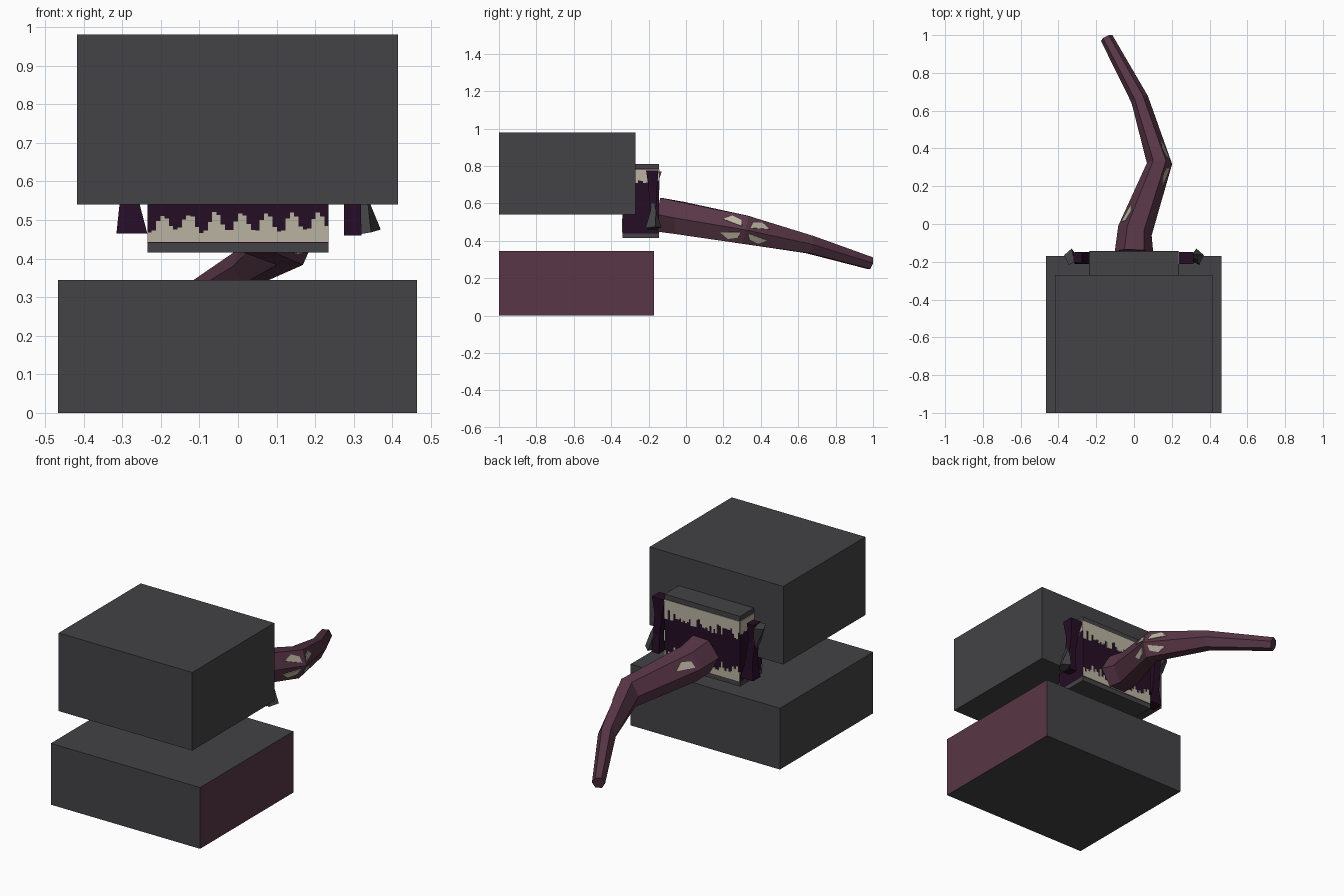
import bpy, bmesh, random
from math import sin, cos, radians, pi
from mathutils import Vector, Matrix

random.seed(4)
cube = bpy.data.objects.get("Cube")
if cube:
    bpy.data.objects.remove(cube, do_unlink=True)


def material(name, rgb):
    m = bpy.data.materials.new(name)
    m.use_nodes = True
    m.diffuse_color = (*rgb, 1)
    m.node_tree.nodes["Principled BSDF"].inputs["Base Color"].default_value = (*rgb, 1)
    return m


GREY = material("charcoal_grey", (.056, .055, .061))
PLUM = material("plum_flesh", (.098, .037, .061))
DARK = material("dark_purple", (.018, .004, .018))
CREAM = material("tooth_cream", (.49, .45, .36))


def build(name, verts, faces, mats, rule=None, thickness=0):
    me = bpy.data.meshes.new(name)
    me.from_pydata([tuple(v) for v in verts], [], faces)
    for m in mats:
        me.materials.append(m)
    bm = bmesh.new()
    bm.from_mesh(me)
    bmesh.ops.recalc_face_normals(bm, faces=bm.faces)
    if rule:
        for f in bm.faces:
            f.material_index = rule(f)
    bm.to_mesh(me)
    bm.free()
    ob = bpy.data.objects.new(name, me)
    bpy.context.collection.objects.link(ob)
    if thickness:
        mod = ob.modifiers.new("thickness", "SOLIDIFY")
        mod.thickness, mod.offset = thickness, 0
    return ob


def loft(name, rings, mats, rule=None):
    """Bridge equal rings of points and cap both ends."""
    n = len(rings[0])
    faces = [tuple(range(n)), tuple(range((len(rings) - 1) * n, len(rings) * n))]
    for r in range(len(rings) - 1):
        for k in range(n):
            a, b = r * n + k, r * n + (k + 1) % n
            faces.append((a, b, b + n, a + n))
    return build(name, [p for ring in rings for p in ring], faces, mats, rule)


def rect(x0, x1, y0, y1, z):
    return [(x0, y0, z), (x1, y0, z), (x1, y1, z), (x0, y1, z)]


def box(name, x, y, z, mats, rule=None):
    return loft(name, [rect(*x, *y, h) for h in z], mats, rule)


# Two large blocks; the lower one has one fleshy side
box("upper_block", (-.417, .415), (-1, -.27), (.54, .98), [GREY])
box("lower_block", (-.466, .464), (-1, -.17), (0, .345), [GREY, PLUM],
    lambda f: int(f.normal.x > .9))

# Mouth: dark core between grey rims
MX, MY = (-.235, .235), (-.34, -.145)
box("mouth_interior", MX, MY, (.44, .785), [DARK])
box("mouth_lower_rim", MX, MY, (.415, .443), [GREY])
box("mouth_upper_rim", MX, MY, (.782, .81), [GREY])


# Ragged rows of teeth as thin plates
def teeth(name, start, end, z, heights, sign):
    a, b = Vector(start), Vector(end)
    verts, faces = [], []
    for i, h in enumerate(heights):
        for t, dz in ((i, 0), (i + 1, 0), (i + 1, h), (i, h)):
            p = a.lerp(b, t / len(heights))
            verts.append((p.x, p.y, z + sign * dz))
        faces.append(tuple(range(i * 4, i * 4 + 4)))
    build(name, verts, faces, [CREAM], thickness=.006)


def rounded(count):
    return [h + random.uniform(-.006, .006) for _ in range(count)
            for h in (.027, .034, .055, .072, .066, .042)]


def ragged(count, low, high):
    return [random.uniform(low, high) for _ in range(count)]


front_l, front_r = (MX[0], MY[0], 0), (MX[1], MY[0], 0)
back_l, back_r = (MX[0], MY[1], 0), (MX[1], MY[1], 0)
teeth("front_lower_teeth", front_l, front_r, .443, rounded(7), 1)
teeth("front_upper_teeth", front_l, front_r, .782, rounded(7), -1)
teeth("back_lower_teeth", back_l, back_r, .443, ragged(40, .03, .085), 1)
teeth("back_upper_teeth", back_l, back_r, .782, ragged(40, .05, .11), -1)
teeth("left_upper_teeth", front_r, back_r, .782, ragged(14, .06, .08), -1)
teeth("right_upper_teeth", front_l, back_l, .782, ragged(14, .06, .08), -1)

# Jaw flaps: twisted dark strip with a grey flare; the other side is turned over
turn = Matrix.Translation((0, 0, .62)) @ Matrix.Rotation(pi, 4, 'Y') @ Matrix.Translation((0, 0, -.62))
for side in ("left", "right"):
    flap = loft(side + "_jaw_flap", [
        rect(.275, .32, -.205, -.15, .46),
        rect(.275, .318, -.195, -.16, .56),
        rect(.26, .305, -.2, -.155, .68),
        rect(.235, .315, -.213, -.147, .775)], [DARK])
    flare = loft(side + "_jaw_flare", [
        [(.315, -.2, .463), (.345, -.217, .468), (.37, -.165, .475), (.33, -.13, .47)],
        rect(.31, .335, -.19, -.16, .56),
        rect(.305, .318, -.185, -.17, .6)], [GREY])
    if side == "right":
        for ob in (flap, flare):
            ob.data.transform(turn)

# Tongue: six-sided tapering tube, bent sideways
path = [Vector(p) for p in ((0, -.15, .54), (.005, -.035, .522), (.135, .32, .458),
                            (.03, .66, .38), (-.145, .985, .28))]
sizes = [(.102, .105), (.092, .1), (.067, .088), (.047, .055), (.034, .037)]
rings = []
for i, (p, (w, h)) in enumerate(zip(path, sizes)):
    d = (path[min(i + 1, 4)] - path[max(i - 1, 0)]).normalized()
    across = d.cross(Vector((0, 0, 1))).normalized()
    up = across.cross(d)
    rings.append([p + across * w * cos(radians(60 * k)) + up * h * sin(radians(60 * k))
                  for k in range(6)])
loft("tongue", rings, [PLUM])


# Pale torn patches on the outside of the bends
def patch(name, joint, other, k, step):
    a, b = rings[joint], rings[other]
    j = (k + step) % 6
    pts = []
    for s, t in ((.06, .2), (.34, .45), (.22, .8), (.08, .6)):
        pts.append(a[k].lerp(a[j], t).lerp(b[k].lerp(b[j], t), s))
    n = (pts[1] - pts[0]).cross(pts[2] - pts[0]).normalized()
    out = (a[k] + a[j]) / 2 - path[joint]
    n = n if n.dot(out) > 0 else -n
    build(name, [p + n * .002 for p in pts], [(0, 1, 2, 3)], [CREAM], thickness=.004)


for step, label in ((1, "upper"), (-1, "lower")):
    patch(label + "_bend_patch_inner", 2, 1, 0, step)
    patch(label + "_bend_patch_outer", 2, 3, 0, step)
patch("base_bend_patch", 1, 2, 3, -1)
